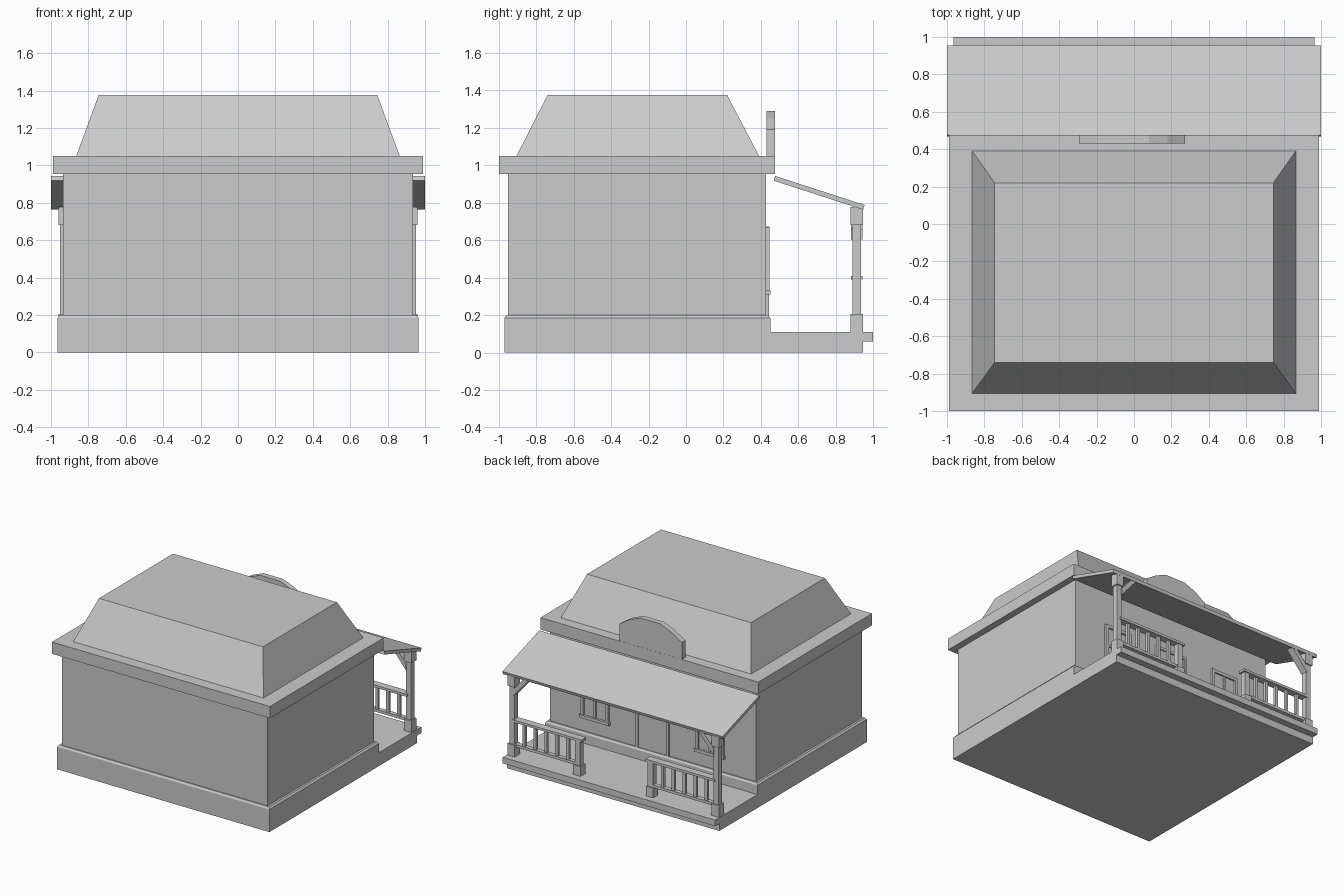
import bpy, bmesh, math

if "Cube" in bpy.data.objects:
    bpy.data.objects.remove(bpy.data.objects["Cube"])


def make(name, verts, faces):
    me = bpy.data.meshes.new(name)
    me.from_pydata(verts, [], faces)
    bm = bmesh.new()
    bm.from_mesh(me)
    bmesh.ops.recalc_face_normals(bm, faces=bm.faces)
    bm.to_mesh(me)
    bm.free()
    ob = bpy.data.objects.new(name, me)
    bpy.context.collection.objects.link(ob)
    return ob


def prism(name, a, b):
    """Solid between two matching outlines."""
    n = len(a)
    sides = [(i, (i + 1) % n, n + (i + 1) % n, n + i) for i in range(n)]
    return make(name, a + b, [tuple(range(n)), tuple(range(n, 2 * n))] + sides)


def rect(x0, x1, y0, y1, z):
    return [(x0, y0, z), (x1, y0, z), (x1, y1, z), (x0, y1, z)]


def box(name, x0, x1, y0, y1, z0, z1):
    return prism(name, rect(x0, x1, y0, y1, z0), rect(x0, x1, y0, y1, z1))


def extrude_x(name, pts, x0, x1):
    return prism(name, [(x0, y, z) for y, z in pts], [(x1, y, z) for y, z in pts])


def extrude_y(name, pts, y0, y1):
    return prism(name, [(x, y0, z) for x, z in pts], [(x, y1, z) for x, z in pts])


# Foundation, porch floor and plinth
box("foundation", -.965, .965, -.97, .945, 0, .11)
box("porch_step_lip", -.965, .965, .945, 1.0, .06, .11)
box("plinth", -.965, .965, -.97, .45, .11, .185)
prism("plinth_bevel", rect(-.965, .965, -.97, .45, .185), rect(-.952, .952, -.96, .44, .2))

# Main body and roof
box("walls", -.935, .935, -.95, .428, .19, .955)
box("eaves_slab", -.99, .99, -1.0, .476, .953, 1.05)
prism("hipped_roof", rect(-.865, .865, -.905, .39, 1.05), rect(-.745, .745, -.74, .22, 1.375))

# Arched parapet board above the porch
arch = [(-.295, 1.05), (.272, 1.05), (.272, 1.19), (.18, 1.25), (.08, 1.29),
        (-.1, 1.29), (-.2, 1.25), (-.295, 1.19)]
extrude_y("parapet_board", arch, .43, .475)

# Sloping porch roof
extrude_x("porch_roof", [(.476, .943), (.468, .918), (.946, .763), (.954, .788)], -1.0, 1.0)

# Door: leaf, jambs and lintel
box("door_leaf", -.13, .13, .42, .432, .19, .65)
for s in (-1, 1):
    box("door_jamb", s * .14 - .012, s * .14 + .012, .42, .442, .19, .65)
box("door_lintel", -.152, .152, .42, .442, .65, .672)

# Posts, rails and windows, repeated on both sides
PY = .912
for s in (-1, 1):
    def sbox(name, xc, w, y0, y1, z0, z1):
        return box(name, s * xc - w / 2, s * xc + w / 2, y0, y1, z0, z1)

    # Corner post
    px = .928
    sbox("post_base", px, .066, PY - .033, PY + .033, .11, .205)
    sbox("post_shaft", px, .046, PY - .023, PY + .023, .2, .69)
    sbox("post_cap", px, .066, PY - .033, PY + .033, .68, .778)
    # Diagonal brace
    extrude_y("post_brace", [(s * .91, .605), (s * .91, .66), (s * .81, .775), (s * .765, .775)],
              PY - .03, PY + .03)
    # Newel at the inner end of the railing
    sbox("newel_base", .33, .066, PY - .033, PY + .033, .11, .19)
    sbox("newel_shaft", .33, .046, PY - .023, PY + .023, .18, .395)
    # Railing
    sbox("top_rail", .605, .63, PY - .03, PY + .03, .39, .41)
    sbox("bottom_rail", .628, .58, PY - .018, PY + .018, .185, .207)
    for i in range(1, 6):
        sbox("baluster", .33 + i * (px - .33) / 6, .024, PY - .012, PY + .012, .2, .395)
    # Window
    wx = .522
    sbox("window_pane", wx, .22, .42, .432, .33, .65)
    for o in (-.113, .113):
        sbox("window_side_frame", wx + o, .026, .42, .446, .33, .65)
    sbox("window_head", wx, .252, .42, .446, .645, .67)
    sbox("window_sill", wx, .27, .42, .45, .31, .335)
    sbox("window_mullion", wx, .018, .42, .441, .33, .65)
    sbox("window_crossbar", wx, .21, .42, .44, .485, .503)
